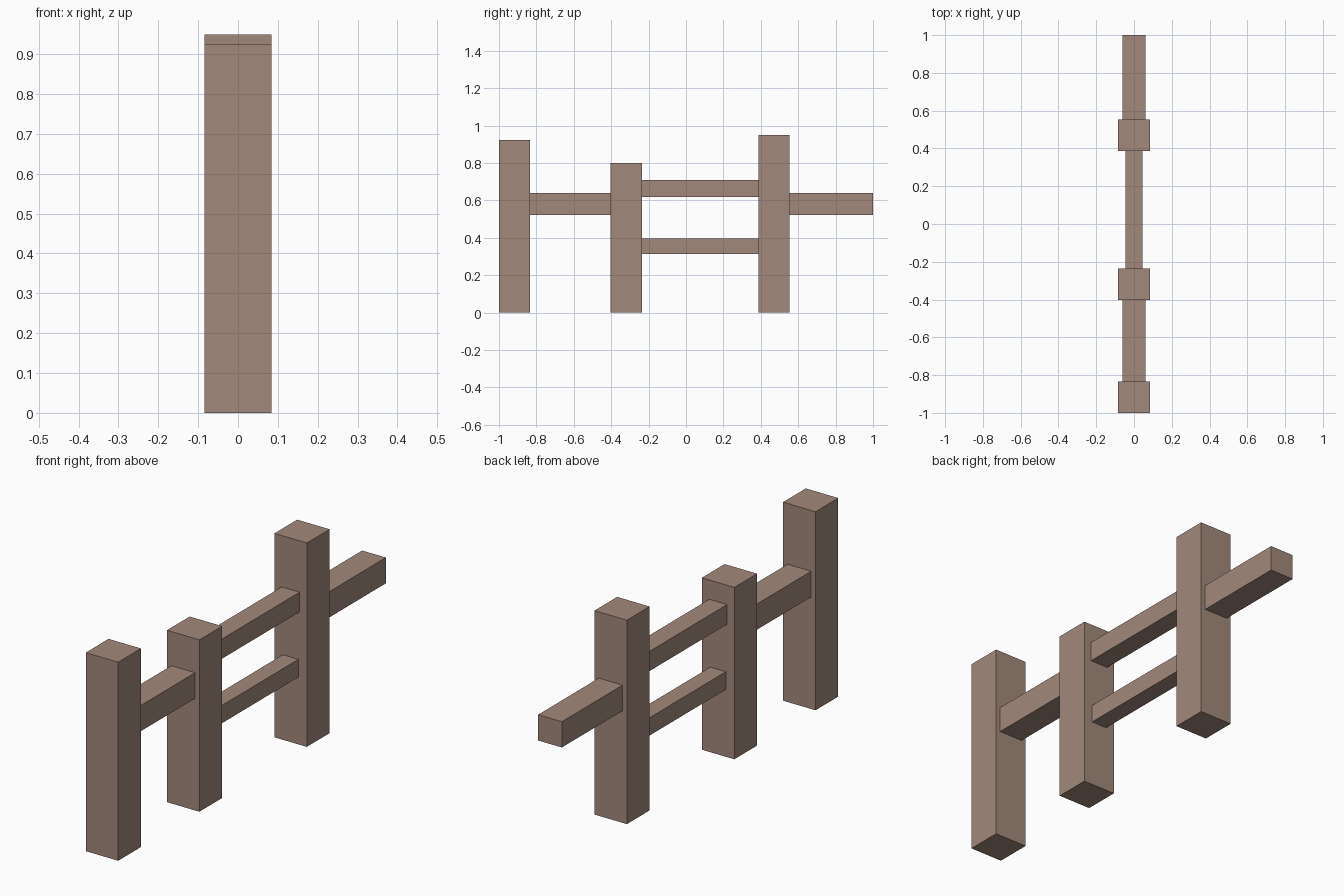
import bpy

if "Cube" in bpy.data.objects:
    bpy.data.objects.remove(bpy.data.objects["Cube"])

# Single weathered wood colour
wood = bpy.data.materials.new("weathered_wood")
wood.diffuse_color = (0.36, 0.248, 0.197, 1)
wood.use_nodes = True
wood.node_tree.nodes["Principled BSDF"].inputs["Base Color"].default_value = wood.diffuse_color


def box(name, half_x, y0, y1, z0, z1):
    """Box centred on x = 0, given its y and z extents."""
    bpy.ops.mesh.primitive_cube_add(size=1, location=(0, (y0 + y1) / 2, (z0 + z1) / 2))
    ob = bpy.context.object
    ob.name = name
    ob.scale = (2 * half_x, y1 - y0, z1 - z0)
    bpy.ops.object.transform_apply(location=False, rotation=False, scale=True)
    ob.data.materials.append(wood)


# Upright posts of differing height
W = 0.167
for name, y, h in [("end_post", -1.0, 0.924), ("short_post", -0.403, 0.80), ("tall_post", 0.387, 0.949)]:
    box(name, W / 2, y, y + W, 0, h)

# Rails: thick outer ones, and a thinner pair between the inner posts
E = 0.003  # slight embed into the posts
box("front_rail", 0.061, -0.833 - E, -0.403 + E, 0.521, 0.641)
box("back_rail", 0.061, 0.554 - E, 1.0, 0.521, 0.641)
box("upper_middle_rail", 0.046, -0.236 - E, 0.387 + E, 0.618, 0.71)
box("lower_middle_rail", 0.04, -0.236 - E, 0.387 + E, 0.313, 0.396)
